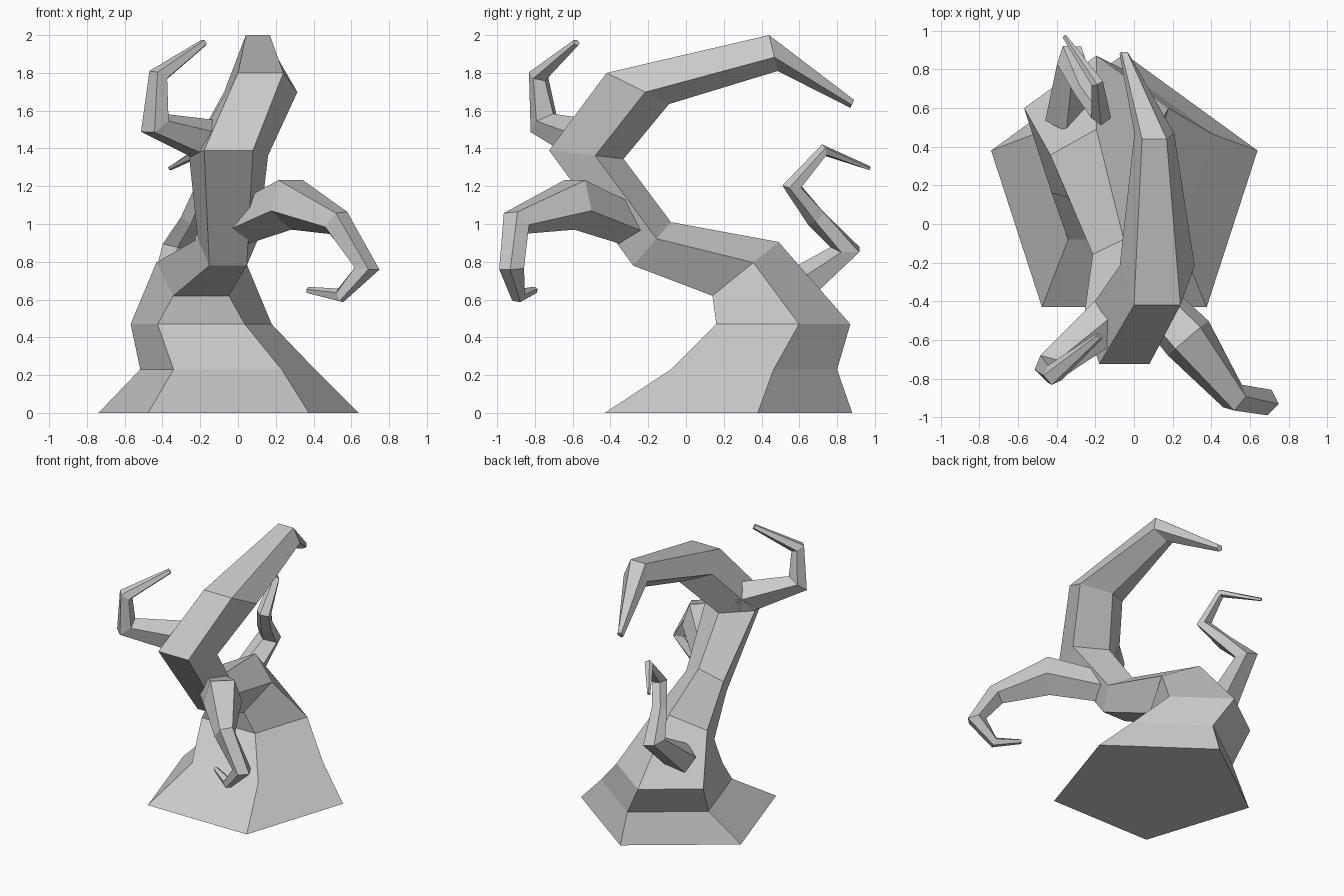
import bpy, bmesh
from math import cos, sin, radians
from mathutils import Vector

if "Cube" in bpy.data.objects:
    bpy.data.objects.remove(bpy.data.objects["Cube"])


def pentagon(c, lateral, outer, r):
    # five-sided section with a flat edge facing "outer"
    return [c + outer * (r * cos(radians(36 + 72 * k)))
            + lateral * (r * sin(radians(36 + 72 * k))) for k in range(5)]


def loft(name, rings):
    bm = bmesh.new()
    loops = [[bm.verts.new(p) for p in ring] for ring in rings]
    for a, b in zip(loops, loops[1:]):
        for i in range(5):
            j = (i + 1) % 5
            bm.faces.new((a[i], a[j], b[j], b[i]))
    bm.faces.new(loops[0][::-1])
    bm.faces.new(loops[-1])
    bmesh.ops.recalc_face_normals(bm, faces=bm.faces)
    mesh = bpy.data.meshes.new(name)
    bm.to_mesh(mesh)
    bm.free()
    ob = bpy.data.objects.new(name, mesh)
    bpy.context.collection.objects.link(ob)
    return ob


def branch(name, lateral, path):
    # path points: x, y, z, radius; sections follow the bend of the path
    pts = [Vector(p[:3]) for p in path]
    rings = []
    for i, p in enumerate(path):
        t = Vector()
        if i > 0:
            t += (pts[i] - pts[i - 1]).normalized()
        if i < len(pts) - 1:
            t += (pts[i + 1] - pts[i]).normalized()
        t.normalize()
        side = Vector(lateral)
        side = (side - t * side.dot(t)).normalized()
        rings.append(pentagon(pts[i], side, side.cross(t), p[3]))
    return loft(name, rings)


# Trunk sections: centre x, front edge (y, z), back corner (y, z)
trunk = [
    (-0.05, -0.43, 0.00, 0.88, 0.00),
    (-0.055, -0.08, 0.23, 0.80, 0.23),
    (-0.195, 0.16, 0.47, 0.87, 0.47),
    (-0.195, 0.14, 0.62, 0.49, 0.905),
    (-0.053, -0.28, 0.78, -0.08, 1.01),
    (-0.05, -0.725, 1.39, -0.33, 1.345),
    (0.12, -0.42, 1.80, -0.09, 1.635),
    (0.105, 0.44, 2.00, 0.485, 1.81),
    (-0.05, 0.89, 1.657, 0.87, 1.615),
]
rings = []
for x, yf, zf, yb, zb in trunk:
    back = Vector((x, yb, zb))
    span = Vector((x, yf, zf)) - back
    r = span.length / (1 + cos(radians(36)))
    n = span.normalized()
    rings.append(pentagon(back + n * r, Vector((1, 0, 0)), n, r))
loft("trunk", rings)

# Drooping hooked branch at front right
branch("front_right_branch", (-1, -1, 0), [
    (-0.03, -0.26, 0.98, 0.11),
    (0.28, -0.59, 1.115, 0.145),
    (0.52, -0.90, 1.01, 0.08),
    (0.68, -0.92, 0.765, 0.07),
    (0.54, -0.89, 0.62, 0.04),
    (0.37, -0.80, 0.65, 0.018),
])

# Upturned branch at upper left
branch("upper_left_branch", (1, -1, 0), [
    (-0.10, -0.47, 1.42, 0.13),
    (-0.44, -0.75, 1.53, 0.085),
    (-0.42, -0.78, 1.785, 0.055),
    (-0.18, -0.58, 1.96, 0.02),
])

# Crooked branch at the back
branch("back_branch", (-1, 0, 0), [
    (-0.35, 0.55, 0.63, 0.115),
    (-0.32, 0.85, 0.87, 0.085),
    (-0.25, 0.69, 1.035, 0.058),
    (-0.17, 0.565, 1.20, 0.055),
    (-0.19, 0.73, 1.39, 0.033),
    (-0.36, 0.97, 1.295, 0.012),
])
